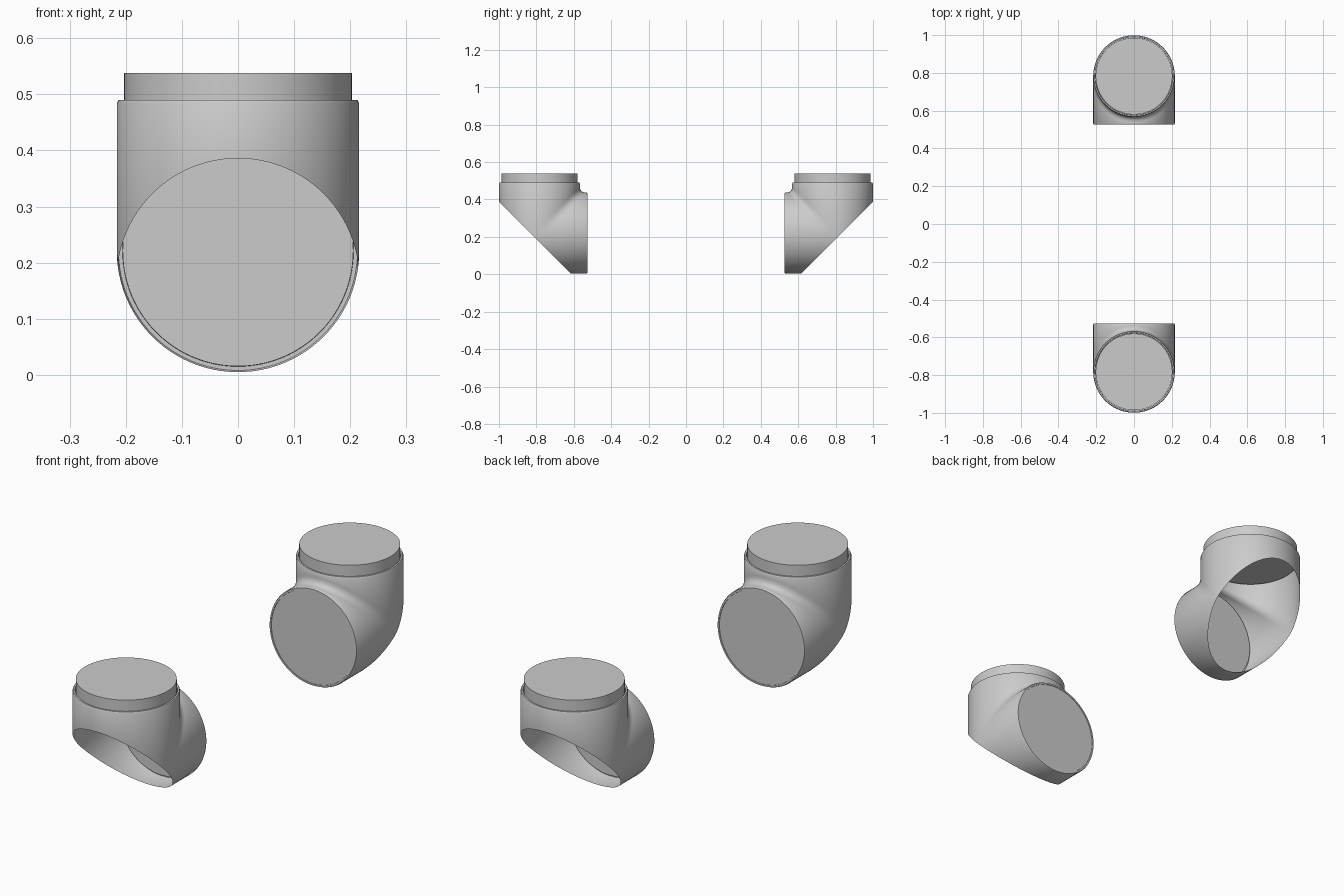
import bpy, bmesh, math
from mathutils import Matrix, Vector

if "Cube" in bpy.data.objects:
    bpy.data.objects.remove(bpy.data.objects["Cube"])

N = 96                 # sides of the round parts
R = 0.216              # pipe radius
YC, ZC = 0.783, 0.221  # axis of the upright pipe, axis of the level pipe
TOP, END = 0.49, 0.526 # upper rim height, inner rim position
FILLET = 0.032


def finish(name, bm):
    bmesh.ops.recalc_face_normals(bm, faces=bm.faces)
    me = bpy.data.meshes.new(name)
    bm.to_mesh(me)
    bm.free()
    ob = bpy.data.objects.new(name, me)
    bpy.context.collection.objects.link(ob)
    # the second elbow is a mirror image across y = 0
    mod = ob.modifiers.new("mirror", 'MIRROR')
    mod.use_axis = (False, True, False)
    mod.use_mirror_merge = False
    bpy.ops.object.select_all(action='DESELECT')
    ob.select_set(True)
    bpy.context.view_layer.objects.active = ob
    bpy.ops.object.shade_smooth_by_angle(angle=math.radians(30))
    return ob


def strand(t):
    """One lengthwise line of the elbow, from upper lip to inner lip."""
    def up(r, z):
        return Vector((r * math.sin(t), YC - r * math.cos(t), z))

    def level(r, y):
        return Vector((r * math.sin(t), y, ZC + r * math.cos(t)))

    pts = [up(0.205, TOP - 0.012), up(0.206, TOP), up(0.213, TOP), up(R, TOP - 0.006)]
    corner = up(R, ZC + R * math.cos(t))
    a = corner + Vector((0, 0, FILLET))
    b = corner - Vector((0, FILLET, 0))
    for i in range(9):
        s = i / 8
        pts.append(a * (1 - s) ** 2 + corner * 2 * s * (1 - s) + b * s * s)
    pts += [level(R, END + 0.006), level(0.213, END), level(0.206, END), level(0.205, END + 0.008)]
    return pts


# Elbow shell: two pipes joined at a mitre, outer corner sliced off and left open
bm = bmesh.new()
rows = [[bm.verts.new(p) for p in strand(2 * math.pi * i / N)] for i in range(N)]
for i in range(N):
    p, q = rows[i], rows[(i + 1) % N]
    for j in range(len(p) - 1):
        bm.faces.new((p[j], p[j + 1], q[j + 1], q[j]))
bmesh.ops.bisect_plane(bm, geom=bm.verts[:] + bm.edges[:] + bm.faces[:],
                       plane_co=(0, YC, 0.17), plane_no=(0, 1, -1), clear_outer=True)
finish("elbow_shell", bm)


def disc(name, radius, depth, matrix):
    bm = bmesh.new()
    bmesh.ops.create_cone(bm, cap_ends=True, segments=N, radius1=radius,
                          radius2=radius, depth=depth, matrix=matrix)
    finish(name, bm)


# Raised round plug in the upper mouth
z0, z1 = 0.478, 0.538
disc("top_plug", 0.203, z1 - z0, Matrix.Translation((0, YC, (z0 + z1) / 2)))

# Round plate closing the inner mouth
y0, y1 = 0.528, 0.535
disc("end_plate", 0.2055, y1 - y0,
     Matrix.Translation((0, (y0 + y1) / 2, ZC)) @ Matrix.Rotation(math.pi / 2, 4, 'X'))
